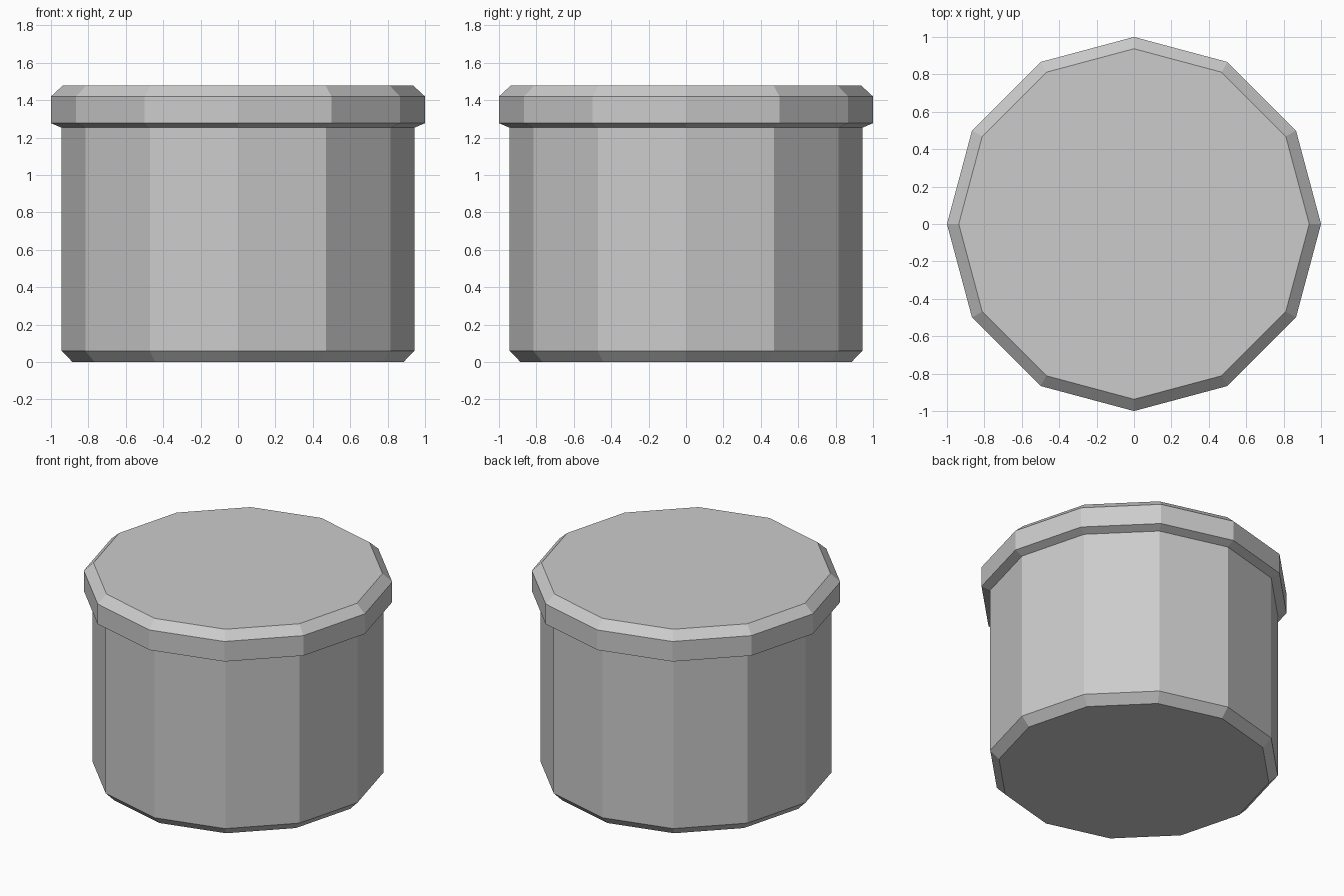
import bpy
import bmesh
from math import cos, sin, pi

SIDES = 12

cube = bpy.data.objects.get("Cube")
if cube:
    bpy.data.objects.remove(cube, do_unlink=True)

grey = bpy.data.materials.new("light_grey")
grey.use_nodes = True
colour = (0.6, 0.6, 0.6, 1)
grey.diffuse_color = colour
grey.node_tree.nodes["Principled BSDF"].inputs["Base Color"].default_value = colour


def turned_part(name, profile, cap_bottom=False, cap_top=False):
    """Faceted solid from (radius, height) pairs listed bottom to top."""
    bm = bmesh.new()
    rings = []
    for radius, height in profile:
        angles = [2 * pi * i / SIDES for i in range(SIDES)]
        rings.append([bm.verts.new((radius * cos(a), radius * sin(a), height))
                      for a in angles])
    for low, high in zip(rings, rings[1:]):
        for i in range(SIDES):
            j = (i + 1) % SIDES
            bm.faces.new((low[i], low[j], high[j], high[i]))
    if cap_bottom:
        bm.faces.new(rings[0][::-1])
    if cap_top:
        bm.faces.new(rings[-1])
    mesh = bpy.data.meshes.new(name)
    bm.to_mesh(mesh)
    bm.free()
    mesh.materials.append(grey)
    obj = bpy.data.objects.new(name, mesh)
    bpy.context.collection.objects.link(obj)
    return obj


# Straight body with a bevelled foot
turned_part("body", [(0.885, 0), (0.943, 0.06), (0.943, 1.253)], cap_bottom=True)

# Wider lid with a shallow underside slope and a bevelled top
turned_part("lid", [(0.943, 1.253), (1, 1.277), (1, 1.42), (0.937, 1.478)],
            cap_top=True)
